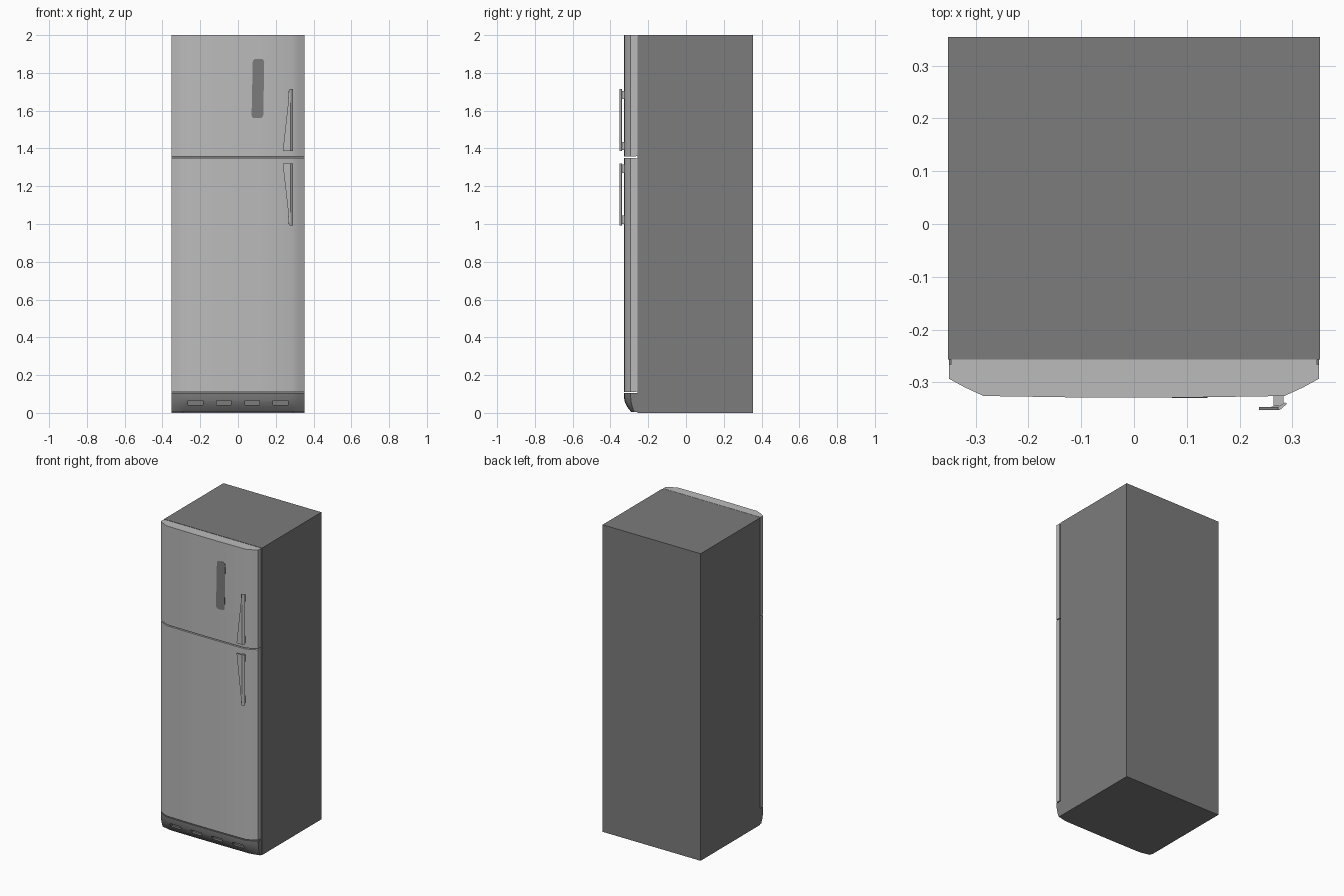
import bpy, bmesh, math

if "Cube" in bpy.data.objects:
    bpy.data.objects.remove(bpy.data.objects["Cube"])


def material(name, v):
    m = bpy.data.materials.new(name)
    m.diffuse_color = (v, v, v, 1)
    m.use_nodes = True
    m.node_tree.nodes["Principled BSDF"].inputs["Base Color"].default_value = m.diffuse_color
    return m


LIGHT = material("light_grey", 0.50)
DARK = material("dark_grey", 0.20)


def loft(name, rings, mat, smooth=True):
    """Skin a list of equally sized point rings and cap both ends."""
    bm = bmesh.new()
    vs = [[bm.verts.new(p) for p in r] for r in rings]
    n = len(vs[0])
    for a, b in zip(vs, vs[1:]):
        for i in range(n):
            j = (i + 1) % n
            bm.faces.new((a[i], a[j], b[j], b[i]))
    bm.faces.new(vs[0][::-1])
    bm.faces.new(vs[-1])
    bmesh.ops.recalc_face_normals(bm, faces=bm.faces)
    me = bpy.data.meshes.new(name)
    bm.to_mesh(me)
    bm.free()
    ob = bpy.data.objects.new(name, me)
    bpy.context.collection.objects.link(ob)
    me.materials.append(mat)
    if smooth:
        bpy.ops.object.select_all(action='DESELECT')
        ob.select_set(True)
        bpy.context.view_layer.objects.active = ob
        bpy.ops.object.shade_smooth_by_angle(angle=math.radians(30))
    return ob


def box(name, x0, x1, y0, y1, z0, z1, mat):
    ring = [(x0, y0), (x1, y0), (x1, y1), (x0, y1)]
    return loft(name, [[(x, y, z) for x, y in ring] for z in (z0, z1)], mat, False)


# cabinet
box("cabinet", -0.353, 0.353, -0.257, 0.354, 0, 2, DARK)

# doors: plan profile with bevelled corners and a slightly bowed front
half = [(0.351, -0.266), (0.351, -0.293), (0.32, -0.310), (0.285, -0.326), (0.09, -0.329)]
plan = half + [(-x, y) for x, y in reversed(half)]
for name, z0, z1 in (("lower", 0.11, 1.35), ("upper", 1.357, 2.0)):
    loft(name + "_door", [[(x, y, z) for x, y in plan] for z in (z0, z1)], LIGHT)
    box(name + "_door_gasket", -0.347, 0.347, -0.267, -0.256, z0 + 0.004, z1 - 0.002, LIGHT)

# kick plate: same plan, curling back towards the floor
rings = []
for z, s in ((0.004, 0.45), (0.03, 0.74), (0.06, 0.94), (0.085, 1.0), (0.104, 1.0)):
    rings.append([(x, -0.257 + (0 if y > -0.27 else (y + 0.257) * s), z) for x, y in plan])
kick = loft("kick_plate", rings, DARK)

# vent slots in the kick plate
for i in range(4):
    x = -0.225 + 0.15 * i
    c = box("vent_cutter", x - 0.039, x + 0.039, -0.36, -0.298, 0.043, 0.066, DARK)
    c.hide_render = True
    c.hide_set(True)
    m = kick.modifiers.new("vent", 'BOOLEAN')
    m.operation = 'DIFFERENCE'
    m.solver = 'EXACT'
    m.object = c

# tapered handles, mirrored about the gap between the doors
MID = 1.353


def handle(name, sgn):
    rings = []
    for d, left in ((0.033, 0.237), (0.31, 0.268), (0.362, 0.273)):
        sec = [(left, -0.347), (left, -0.353), (0.277, -0.352), (0.290, -0.341),
               (0.286, -0.338), (0.275, -0.346)]
        rings.append([(x, y, MID + sgn * d) for x, y in sec])
    loft(name, rings, LIGHT)
    for label, d in (("inner", 0.06), ("outer", 0.33)):
        z = MID + sgn * d
        box(f"{name}_{label}_post", 0.264, 0.283, -0.345, -0.322, z - 0.022, z + 0.022, LIGHT)


handle("upper_handle", 1)
handle("lower_handle", -1)

# dark rounded plate on the upper door, leaning slightly
outline = []
for cx, cz, a0 in ((0.122, 1.857, 0), (0.095, 1.857, 90), (0.089, 1.577, 180), (0.117, 1.577, 270)):
    for k in range(4):
        a = math.radians(a0 + 30 * k)
        outline.append((cx + 0.017 * math.cos(a), cz + 0.017 * math.sin(a)))
loft("dark_plate", [[(x, y, z) for x, z in outline] for y in (-0.3295, -0.326)], DARK, False)
